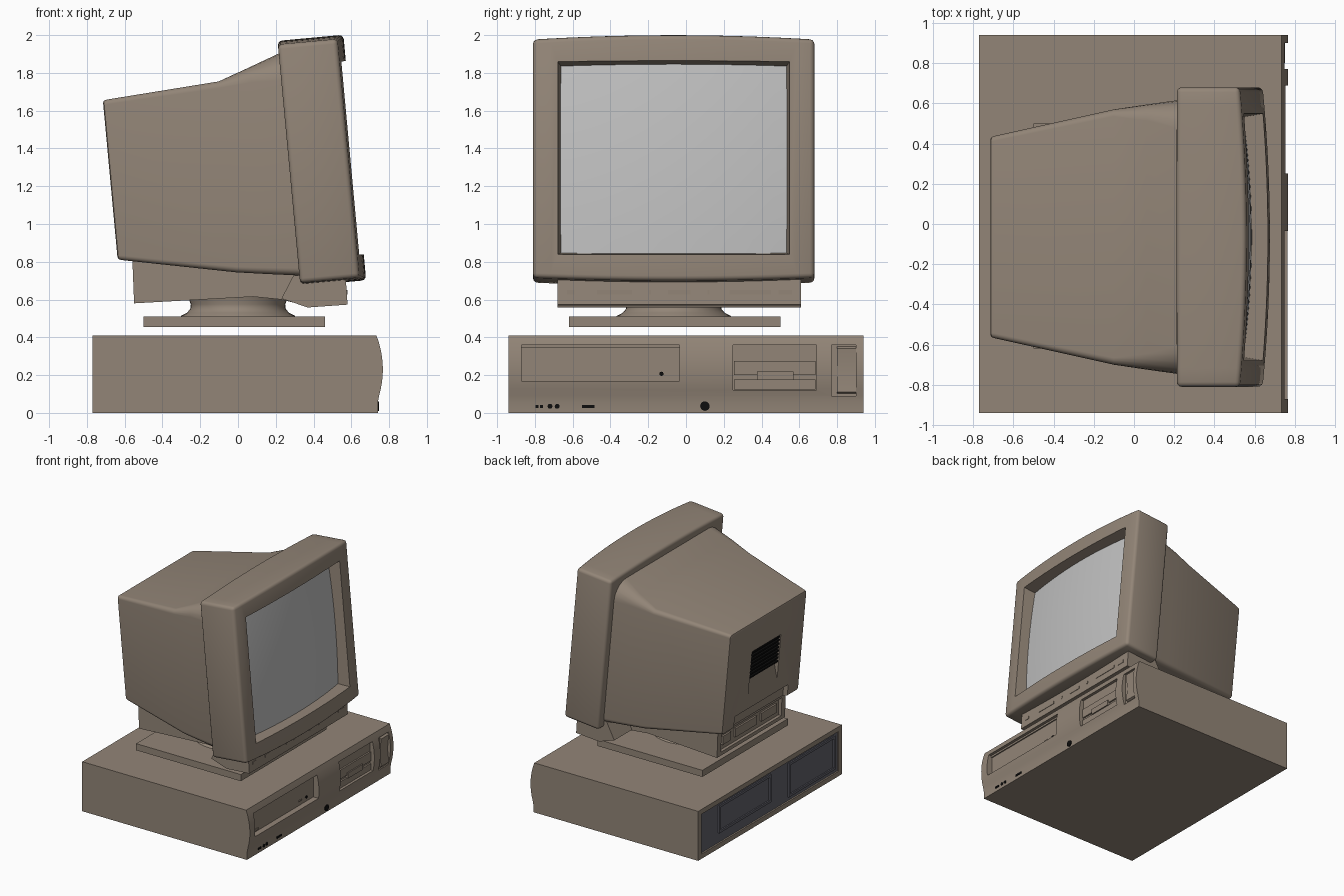
import bpy, bmesh, math
from mathutils import Matrix

if "Cube" in bpy.data.objects:
    bpy.data.objects.remove(bpy.data.objects["Cube"])

def mat(name, r, g, b):
    m = bpy.data.materials.new(name)
    m.diffuse_color = (r, g, b, 1)
    m.use_nodes = True
    m.node_tree.nodes["Principled BSDF"].inputs["Base Color"].default_value = m.diffuse_color
    return m

BEIGE = mat("beige_plastic", 0.29, 0.235, 0.185)
GLASS = mat("screen_grey", 0.53, 0.53, 0.53)
DARK = mat("slate_metal", 0.12, 0.12, 0.145)
BLACK = mat("black", 0.004, 0.004, 0.004)

# monitor frame: origin at lower back of the bezel, leaning back
TILT = Matrix.Translation((0.33, -0.065, 0.67)) @ Matrix.Rotation(math.radians(-5.3), 4, 'Y')
FLAT = Matrix.Identity(4)

def finish(name, bm, m, frame=FLAT, angle=35):
    bmesh.ops.recalc_face_normals(bm, faces=bm.faces)
    me = bpy.data.meshes.new(name)
    bm.to_mesh(me)
    bm.free()
    me.transform(frame)
    me.materials.append(m)
    me.shade_smooth()
    me.set_sharp_from_angle(angle=math.radians(angle))
    ob = bpy.data.objects.new(name, me)
    bpy.context.collection.objects.link(ob)
    return ob

def loft(name, rings, m=BEIGE, frame=FLAT, caps=True, closed=True):
    bm = bmesh.new()
    rs = [[bm.verts.new(p) for p in r] for r in rings]
    n = len(rs[0])
    for a, b in zip(rs, rs[1:]):
        for i in range(n if closed else n - 1):
            j = (i + 1) % n
            bm.faces.new((a[i], a[j], b[j], b[i]))
    if caps:
        bm.faces.new(rs[0])
        bm.faces.new(rs[-1])
    return finish(name, bm, m, frame)

def prism(name, prof, y0, y1, m=BEIGE, frame=FLAT):
    return loft(name, [[(x, y, z) for x, z in prof] for y in (y0, y1)], m, frame)

def box(name, x0, x1, y0, y1, z0, z1, m=BEIGE, frame=FLAT):
    return prism(name, [(x0, z0), (x1, z0), (x1, z1), (x0, z1)], y0, y1, m, frame)

def disc(name, x0, x1, y, z, r, m=BLACK, n=20):
    ring = [(y + r * math.cos(2 * math.pi * i / n), z + r * math.sin(2 * math.pi * i / n)) for i in range(n)]
    return loft(name, [[(x, a, b) for a, b in ring] for x in (x0, x1)], m)

def apply(ob, mod):
    bpy.context.view_layer.objects.active = ob
    bpy.ops.object.modifier_apply(modifier=mod.name)

def bevel(ob, w, seg=3):
    b = ob.modifiers.new("bevel", 'BEVEL')
    b.width, b.segments, b.limit_method = w, seg, 'ANGLE'
    b.angle_limit = math.radians(40)
    apply(ob, b)

def cut(ob, *cutters):
    for c in cutters:
        c.hide_render = True
        b = ob.modifiers.new("cut", 'BOOLEAN')
        b.operation, b.solver, b.object = 'DIFFERENCE', 'EXACT', c
        apply(ob, b)
        bpy.data.objects.remove(c)
    ob.data.shade_smooth()
    ob.data.set_sharp_from_angle(angle=math.radians(35))

# ---- desktop case with bowed front
bow = [(0.74, 0.0), (0.74, 0.055)]
for i in range(1, 11):
    z = 0.055 + 0.355 * i / 10
    bow.append((0.767 - 0.034 * ((z - 0.23) / 0.18) ** 2, z))
case = prism("computer_case", [(-0.77, 0.41), (-0.77, 0)] + bow, -0.94, 0.94)
cut(case,
    box("c1", 0.715, 0.9, -0.87, -0.035, 0.17, 0.36),
    box("c2", 0.725, 0.9, 0.25, 0.69, 0.12, 0.36),
    box("c3", 0.735, 0.9, 0.77, 0.90, 0.09, 0.36),
    box("c4", -0.9, -0.755, -0.90, 0.90, 0.04, 0.37))

# front drive details
box("disc_drive_lip", 0.715, 0.725, -0.87, -0.035, 0.345, 0.36)
box("drive_eject_button", 0.714, 0.722, -0.82, -0.76, 0.18, 0.195)
box("drive_light", 0.714, 0.722, -0.23, -0.19, 0.203, 0.213)
disc("headphone_jack", 0.714, 0.723, -0.13, 0.207, 0.011)
box("floppy_lower_panel", 0.724, 0.738, 0.255, 0.685, 0.125, 0.178)
box("floppy_upper_panel", 0.724, 0.738, 0.255, 0.685, 0.20, 0.275)
box("floppy_tab", 0.724, 0.748, 0.375, 0.57, 0.175, 0.22)
prism("power_rocker", [(0.73, 0.10), (0.752, 0.11), (0.74, 0.22), (0.752, 0.34), (0.73, 0.355)], 0.80, 0.90)
# lights and lock along the lower front strip
for i, y in enumerate((-0.79, -0.765)):
    box("status_light_%d" % i, 0.738, 0.745, y - 0.008, y + 0.008, 0.027, 0.043, BLACK)
for i, y in enumerate((-0.72, -0.682)):
    disc("front_jack_%d" % i, 0.738, 0.745, y, 0.035, 0.013)
box("front_slot", 0.738, 0.745, -0.55, -0.485, 0.027, 0.043, BLACK)
disc("case_lock", 0.738, 0.747, 0.10, 0.036, 0.025)

# metal back panel with two framed bays
box("back_panel", -0.757, -0.752, -0.90, 0.90, 0.04, 0.37, DARK)
def frame_bars(name, y0, y1, z0, z1, t=0.02):
    for i, b in enumerate(((y0, y1, z0, z0 + t), (y0, y1, z1 - t, z1),
                           (y0, y0 + t, z0, z1), (y1 - t, y1, z0, z1))):
        box("%s_%d" % (name, i), -0.768, -0.754, *b, DARK)
frame_bars("expansion_frame", -0.02, 0.66, 0.12, 0.35)
frame_bars("power_supply_frame", -0.86, -0.25, 0.07, 0.35)

# ---- swivel foot
box("stand_plate", -0.50, 0.46, -0.62, 0.50, 0.455, 0.51)
N = 40
loft("swivel_neck", [[(r * math.cos(2 * math.pi * i / N), -0.065 + r * math.sin(2 * math.pi * i / N), z)
                      for i in range(N)]
                     for r, z in ((0.305, 0.508), (0.30, 0.515), (0.27, 0.53), (0.253, 0.55),
                                  (0.25, 0.575), (0.27, 0.63))])

# ---- monitor underside and control panel
base = prism("monitor_base", [(-0.56, 0.83), (-0.55, 0.58), (0.08, 0.615), (0.23, 0.60),
                              (0.37, 0.565), (0.5, 0.575), (0.5, 0.74), (0.0, 0.8)], -0.51, 0.38)
cut(base, box("c5", -0.7, -0.525, -0.46, 0.33, 0.61, 0.76))
for i, (y0, y1) in enumerate(((-0.42, -0.22), (-0.16, 0.12), (0.18, 0.29))):
    box("rear_connector_%d" % i, -0.54, -0.52, y0, y1, 0.65, 0.72)
prism("control_panel", [(0.23, 0.605), (0.37, 0.558), (0.58, 0.573), (0.57, 0.72), (0.30, 0.74)], -0.68, 0.61)
for i, (y0, y1) in enumerate(((-0.63, -0.59), (-0.47, -0.285), (-0.195, -0.185), (-0.095, 0.025),
                              (0.115, 0.125), (0.23, 0.45), (0.49, 0.56))):
    box("control_button_%d" % i, 0.56, 0.58, y0, y1, 0.627, 0.65)

# ---- bezel: bowed front, gently arched top and bottom
rings = []
for i in range(17):
    t = -1 + i / 8
    y, q = 0.745 * t, t * t
    f = 0.35 - 0.035 * q
    lo, hi = 0.018 * q, 1.305 - 0.02 * q
    rings.append([(0, y, lo), (f, y, lo), (f, y, hi), (0, y, hi)])
bezel = loft("screen_bezel", rings, frame=TILT)
bevel(bezel, 0.024)
opening = loft("c6", [[(u, -w, a), (u, w, a), (u, w, b), (u, -w, b)]
                      for u, w, a, b in ((0.2, 0.592, 0.16, 1.145), (0.42, 0.63, 0.125, 1.178))],
               frame=TILT)
cut(bezel, opening)

# curved glass
loft("screen_glass", [[(0.29 - 0.045 * s * s - 0.02 * t * t, 0.615 * s, 0.655 + 0.52 * t)
                       for t in [-1 + k / 6 for k in range(13)]]
                      for s in [-1 + k / 7 for k in range(15)]],
     GLASS, TILT, caps=False, closed=False)

# ---- tapered rear housing
def rounded(u, w, lo, hi, r_lo, r_hi, n=5):
    pts = []
    for cy, cz, a0, r in ((w - r_hi, hi - r_hi, 0, r_hi), (-w + r_hi, hi - r_hi, 90, r_hi),
                          (-w + r_lo, lo + r_lo, 180, r_lo), (w - r_lo, lo + r_lo, 270, r_lo)):
        for k in range(n + 1):
            a = math.radians(a0 + 90 * k / n)
            pts.append((u, cy + r * math.cos(a), cz + r * math.sin(a)))
    return pts

housing = loft("rear_housing", [
    rounded(-0.95, 0.488, 0.243, 1.063, 0.012, 0.012),
    rounded(-0.945, 0.497, 0.233, 1.074, 0.02, 0.02),
    rounded(-0.93, 0.503, 0.226, 1.079, 0.025, 0.025),
    rounded(-0.33, 0.635, 0.105, 1.12, 0.03, 0.035),
    rounded(-0.16, 0.66, 0.08, 1.18, 0.035, 0.08),
    rounded(0.02, 0.685, 0.055, 1.245, 0.04, 0.15)], frame=TILT)
cut(housing,
    prism("c7", [(-1.1, 0.82), (-0.91, 0.82), (-0.91, 0.57), (-0.952, 0.43), (-1.1, 0.43)], -0.19, 0.19, frame=TILT),
    box("c8", -1.1, -0.91, -0.35, 0.35, 0.1, 0.33, frame=TILT))

# rear vent grille
box("vent_back", -0.93, -0.905, -0.188, 0.188, 0.57, 0.818, BLACK, TILT)
for k in range(8):
    z = 0.585 + 0.03 * k
    box("vent_slat_%d" % k, -0.945, -0.92, -0.188, 0.188, z, z + 0.014, BLACK, TILT)
